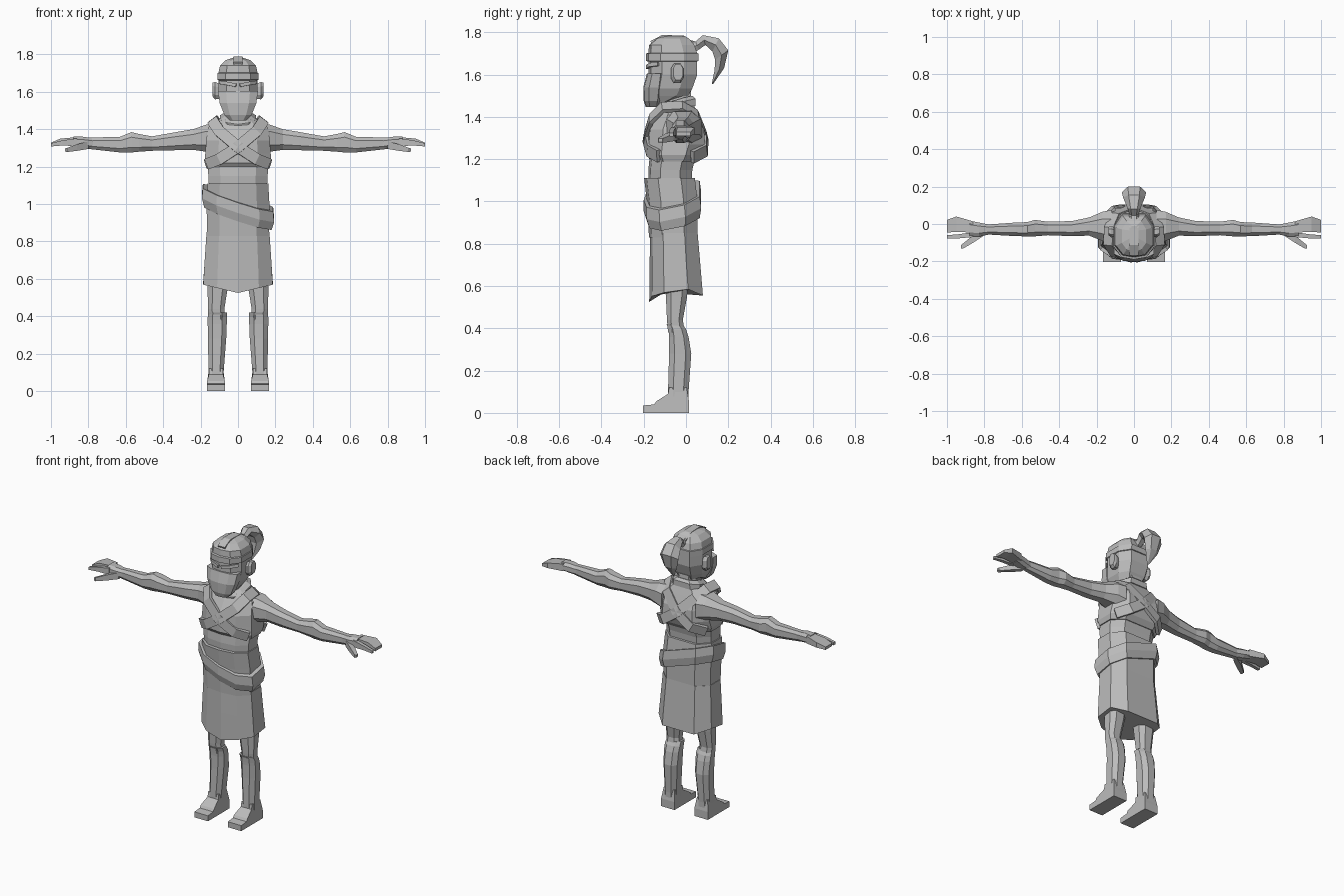
import bpy, bmesh, math
from mathutils import Vector

mat = bpy.data.materials.new("plain grey")
mat.diffuse_color = (0.5, 0.5, 0.5, 1)

BODY = [(0, -1), (.6, -.9), (1, -.45), (1, .45), (.6, 1), (-.6, 1), (-1, .45), (-1, -.45), (-.6, -.9)]
OCT = [(-.5, -1), (.5, -1), (1, -.5), (1, .5), (.5, 1), (-.5, 1), (-1, .5), (-1, -.5)]
BOX = [(-1, -1), (1, -1), (1, 1), (-1, 1)]


def loft(name, rings, mirror=False):
    """Skin a list of equal point rings and cap both ends."""
    bm = bmesh.new()
    vs = [[bm.verts.new(p) for p in r] for r in rings]
    n = len(rings[0])
    for a, b in zip(vs, vs[1:]):
        for i in range(n):
            bm.faces.new((a[i], a[(i + 1) % n], b[(i + 1) % n], b[i]))
    bm.faces.new(vs[0][::-1])
    bm.faces.new(vs[-1])
    bmesh.ops.recalc_face_normals(bm, faces=bm.faces[:])
    me = bpy.data.meshes.new(name)
    bm.to_mesh(me)
    bm.free()
    ob = bpy.data.objects.new(name, me)
    bpy.context.collection.objects.link(ob)
    me.materials.append(mat)
    if mirror:
        m = ob.modifiers.new("Mirror", 'MIRROR')
        m.use_mirror_merge = False
    return ob


def ring(axis, pos, a0, a1, b0, b1, prof=OCT):
    """Profile fitted into a rectangle across the given axis."""
    out = []
    for u, v in prof:
        a = (a0 + a1) / 2 + u * (a1 - a0) / 2
        b = (b0 + b1) / 2 + v * (b1 - b0) / 2
        out.append((a, b, pos) if axis == 'z' else (pos, a, b))
    return out


def body(name, secs, shift=lambda x, y, z: 0):
    """Symmetric upright part from (z, half width, front y, back y)."""
    rs = [ring('z', z, -h, h, f, b, BODY) for z, h, f, b in secs]
    return loft(name, [[(x, y, z + shift(x, y, z)) for x, y, z in r] for r in rs])


def limb(name, axis, secs, prof=OCT):
    return loft(name, [ring(axis, *s, prof) for s in secs], True)


def strap(name, path, centre, w, t, mirror=True):
    """Flat band laid over a path, facing away from the centre."""
    pts = [Vector(p) for p in path]
    rs = []
    for i, p in enumerate(pts):
        tan = (pts[min(i + 1, len(pts) - 1)] - pts[max(i - 1, 0)]).normalized()
        nor = p - Vector(centre)
        nor = (nor - tan * nor.dot(tan)).normalized()
        side = tan.cross(nor) * w / 2
        rs.append([p - side - nor * t, p + side - nor * t, p + side + nor * t, p - side + nor * t])
    return loft(name, rs, mirror)


# torso: waist wrap and vest
body("waist", [(1.08, .155, -.175, .025), (1.15, .158, -.178, .03), (1.23, .165, -.17, .05)])
body("vest", [(1.19, .168, -.165, .045), (1.22, .178, -.188, .07), (1.27, .175, -.188, .09),
              (1.34, .17, -.183, .085), (1.41, .16, -.14, .057), (1.45, .11, -.115, .04), (1.47, .06, -.1, .02)])

# crossed chest straps running over the shoulders and down the back
strap("cross_strap", [(-.165, -.13, 1.215), (-.1, -.175, 1.24), (0, -.192, 1.305), (.1, -.165, 1.39),
                      (.135, -.11, 1.445), (.13, -.02, 1.45), (.1, .05, 1.41), (0, .092, 1.31),
                      (-.1, .09, 1.24), (-.165, .03, 1.21)], (0, -.04, 1.28), .06, .01)

# neck and collar
body("neck", [(1.42, .06, -.12, .03), (1.56, .055, -.11, .02)])
body("collar", [(1.42, .1, -.13, .045), (1.455, .095, -.135, .045), (1.475, .07, -.12, .03)],
     lambda x, y, z: .3 * (y + .04) + .1 * abs(x))

# skirt: upper wrap, tilted sash, lower panel dipping at the front
body("skirt_top", [(.83, .165, -.175, .055), (1.0, .168, -.185, .055), (1.11, .162, -.198, .042)])
body("sash", [(.935, .165, -.17, .05), (.932, .18, -.185, .065), (.98, .193, -.2, .072),
              (1.035, .188, -.2, .065), (1.035, .165, -.175, .05)],
     lambda x, y, z: -.33 * x + .2 * (y + .06))
body("skirt", [(.57, .186, -.174, .08), (.7, .178, -.172, .068), (.85, .168, -.17, .055)],
     lambda x, y, z: (-.045 * (1 - abs(x) / .19) if y < -.1 else (-.015 if y > .07 else .015)) if z < .6 else 0)

# legs
limb("thigh", 'z', [(.61, .05, .165, -.1, .01), (.55, .055, .163, -.095, .005), (.44, .073, .16, -.09, -.015),
                    (.38, .07, .158, -.085, -.005)])
limb("shin", 'z', [(.42, .06, .158, -.092, -.015), (.395, .058, .162, -.082, .0), (.36, .06, .162, -.08, .012),
                   (.28, .063, .16, -.08, .025), (.1, .077, .158, -.085, .012), (.05, .077, .158, -.085, .012)])
side = [(.015, 0), (-.203, 0), (-.203, .035), (-.15, .04), (-.14, .055), (-.085, .09), (-.08, .12), (.003, .12),
        (.015, .05)]
loft("foot", [[(x + (.01 * s if z > .08 else 0), y, z) for y, z in side] for x, s in ((.07, 1), (.165, -1))], True)

# arms from shoulder to wrist, then palm and finger block
limb("arm", 'x', [(.12, -.12, .075, 1.26, 1.43), (.17, -.09, .065, 1.28, 1.425), (.24, -.062, .035, 1.29, 1.4),
                  (.33, -.065, .016, 1.288, 1.385), (.46, -.06, .012, 1.285, 1.362), (.53, -.066, .022, 1.28, 1.375),
                  (.57, -.066, .01, 1.276, 1.385), (.63, -.065, .008, 1.276, 1.36), (.8, -.055, -.004, 1.295, 1.355)])
limb("hand", 'x', [(.77, -.055, -.004, 1.295, 1.352), (.83, -.068, .008, 1.3, 1.36), (.88, -.066, .018, 1.31, 1.36)])
limb("fingers", 'x', [(.86, -.045, .014, 1.312, 1.358), (.95, -.043, .04, 1.318, 1.35),
                      (1.0, -.045, .022, 1.31, 1.328)], BOX)
limb("index_finger", 'x', [(.86, -.07, -.044, 1.31, 1.352), (.94, -.077, -.055, 1.313, 1.34),
                           (1.0, -.078, -.06, 1.308, 1.325)], BOX)
limb("thumb", 'x', [(.8, -.06, -.03, 1.295, 1.335), (.86, -.1, -.06, 1.285, 1.32), (.915, -.132, -.105, 1.278, 1.3),
                    (.925, -.13, -.112, 1.282, 1.298)], BOX)

# head, face cover and headband
body("head", [(1.46, .05, -.18, -.1), (1.5, .075, -.19, .01), (1.535, .093, -.185, .03), (1.6, .104, -.178, .053),
              (1.7, .105, -.178, .053), (1.74, .096, -.175, .04), (1.77, .065, -.145, .015), (1.785, .02, -.1, -.01)])
body("face_cover", [(1.447, .045, -.19, -.12), (1.475, .072, -.2, -.11), (1.54, .098, -.202, -.1),
                    (1.605, .107, -.185, -.095)])
body("headband", [(1.66, .1, -.17, .045), (1.665, .11, -.19, .058), (1.7, .109, -.19, .058), (1.705, .1, -.17, .045)])
strap("eyebrow", [(.01, -.182, 1.635), (.06, -.17, 1.645), (.095, -.13, 1.65)], (0, 0, 1.63), .018, .008)
limb("ear", 'x', [(.09, -.065, -.02, 1.565, 1.64), (.122, -.072, -.012, 1.56, 1.652), (.136, -.06, -.015, 1.575, 1.65)])

# swept hair ridge and ponytail
strap("hair_ridge", [(0, -.165, 1.75), (0, -.11, 1.778), (0, -.02, 1.775), (0, .035, 1.745)], (0, -.06, 1.6), .05, .01, False)
tail = [(.015, 1.765, .035, 1.7, .03), (.045, 1.757, .06, 1.718, .025), (.08, 1.787, .092, 1.74, .035),
        (.155, 1.772, .125, 1.71, .058), (.2, 1.715, .138, 1.67, .065), (.18, 1.63, .135, 1.62, .045),
        (.128, 1.555, .122, 1.558, .006)]
loft("ponytail", [[(w * k, yo + (yi - yo) * s, zo + (zi - zo) * s)
                   for k, s in ((-.5, 0), (.5, 0), (1, .5), (.5, 1), (-.5, 1), (-1, .5))]
                  for yo, zo, yi, zi, w in tail])
